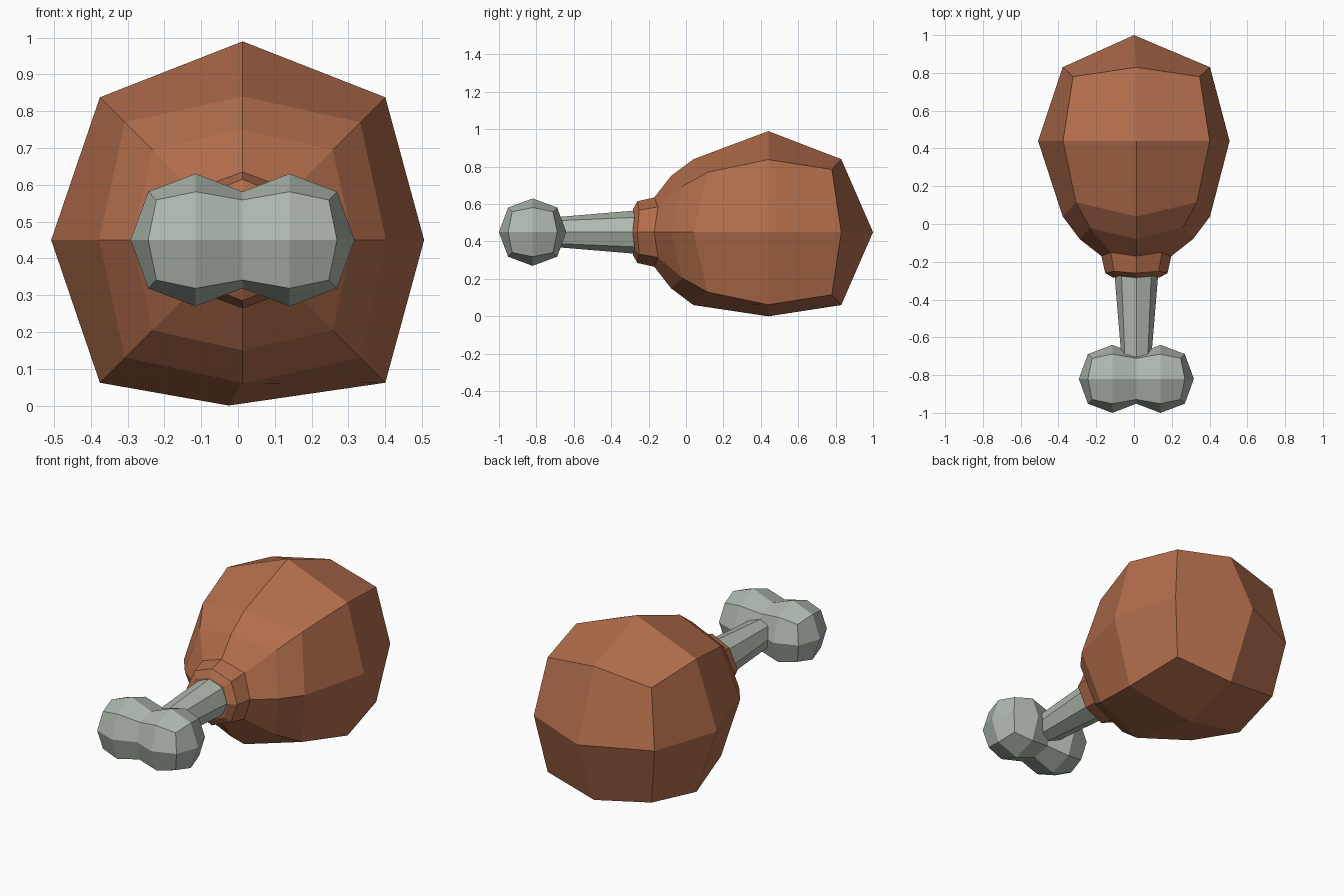
import bpy, bmesh
from mathutils import Vector

if "Cube" in bpy.data.objects:
    bpy.data.objects.remove(bpy.data.objects["Cube"])

CX, CZ = 0.0125, 0.45   # long axis of the drumstick


def material(name, rgb):
    m = bpy.data.materials.new(name)
    m.diffuse_color = (*rgb, 1)
    m.use_nodes = True
    m.node_tree.nodes["Principled BSDF"].inputs["Base Color"].default_value = m.diffuse_color
    return m


def finish(bm, name, mat):
    bmesh.ops.recalc_face_normals(bm, faces=bm.faces)
    me = bpy.data.meshes.new(name)
    bm.to_mesh(me)
    bm.free()
    me.materials.append(mat)
    ob = bpy.data.objects.new(name, me)
    bpy.context.collection.objects.link(ob)
    return ob


def loft(bm, rings):
    """Bridge eight-sided rings (axis y, axis radius, corner y, corner offset)."""
    dirs = [(1, 0), (1, 1), (0, 1), (-1, 1), (-1, 0), (-1, -1), (0, -1), (1, -1)]
    out = []
    for ya, ra, yc, rc in rings:
        out.append([bm.verts.new((CX + dx * (rc if dx and dz else ra),
                                  yc if dx and dz else ya,
                                  CZ + dz * (rc if dx and dz else ra)))
                    for dx, dz in dirs])
    for a, b in zip(out, out[1:]):
        for i in range(8):
            j = (i + 1) % 8
            bm.faces.new((a[i], a[j], b[j], b[i]))
    return out


meat_mat = material("roast brown", (0.45, 0.155, 0.072))
bone_mat = material("pale grey bone", (0.43, 0.49, 0.43))

# meat: narrow collar swelling to a rounded block
bm = bmesh.new()
rings = loft(bm, [(-0.285, 0.12, -0.275, 0.09),
                  (-0.26, 0.165, -0.25, 0.118),
                  (-0.17, 0.185, -0.15, 0.135),
                  (-0.08, 0.30, -0.02, 0.245),
                  (0.04, 0.39, 0.115, 0.32),
                  (0.44, 0.50, 0.44, 0.388),
                  (0.83, 0.39, 0.78, 0.335)])
bm.faces.new(rings[0])
widest = rings[5]
widest[0].co.x = 0.506
widest[4].co.x = -0.508
widest[2].co.z = 0.99
widest[6].co = Vector((-0.025, 0.44, 0.0))
tip = bm.verts.new((0.0, 1.0, CZ))
back = rings[-1]
for i in range(0, 8, 2):
    bm.faces.new((back[i], back[i + 1], back[(i + 2) % 8], tip))
finish(bm, "meat", meat_mat)

# bone shaft, tapering towards the knobs
bm = bmesh.new()
shaft = loft(bm, [(-0.72, 0.078, -0.72, 0.06), (-0.24, 0.118, -0.24, 0.08)])
for ring in shaft:
    bm.faces.new(ring)
finish(bm, "bone_shaft", bone_mat)

# bone end: one faceted ball, open on its inner side, mirrored to make two knobs
bm = bmesh.new()
bmesh.ops.create_cube(bm, size=2)
bmesh.ops.subdivide_edges(bm, edges=bm.edges[:], cuts=1, use_grid_fill=True)
size = {1: 0.177, 2: 0.129, 3: 0.107}
for v in bm.verts:
    s = [round(c) for c in v.co]
    k = size[sum(abs(c) for c in s)]
    x = -0.1275 if s[0] < 0 else s[0] * k      # inner side lies on the joint plane
    v.co = Vector((CX + 0.1275 + x, -0.82 + s[1] * k * 1.018, CZ + s[2] * k * 1.018))
inner = [f for f in bm.faces if all(abs(v.co.x - CX) < 1e-4 for v in f.verts)]
bmesh.ops.delete(bm, geom=inner, context='FACES')
copy = bmesh.ops.duplicate(bm, geom=bm.verts[:] + bm.edges[:] + bm.faces[:])
for g in copy["geom"]:
    if isinstance(g, bmesh.types.BMVert):
        g.co.x = 2 * CX - g.co.x
bmesh.ops.remove_doubles(bm, verts=bm.verts[:], dist=1e-4)
finish(bm, "bone_knobs", bone_mat)
